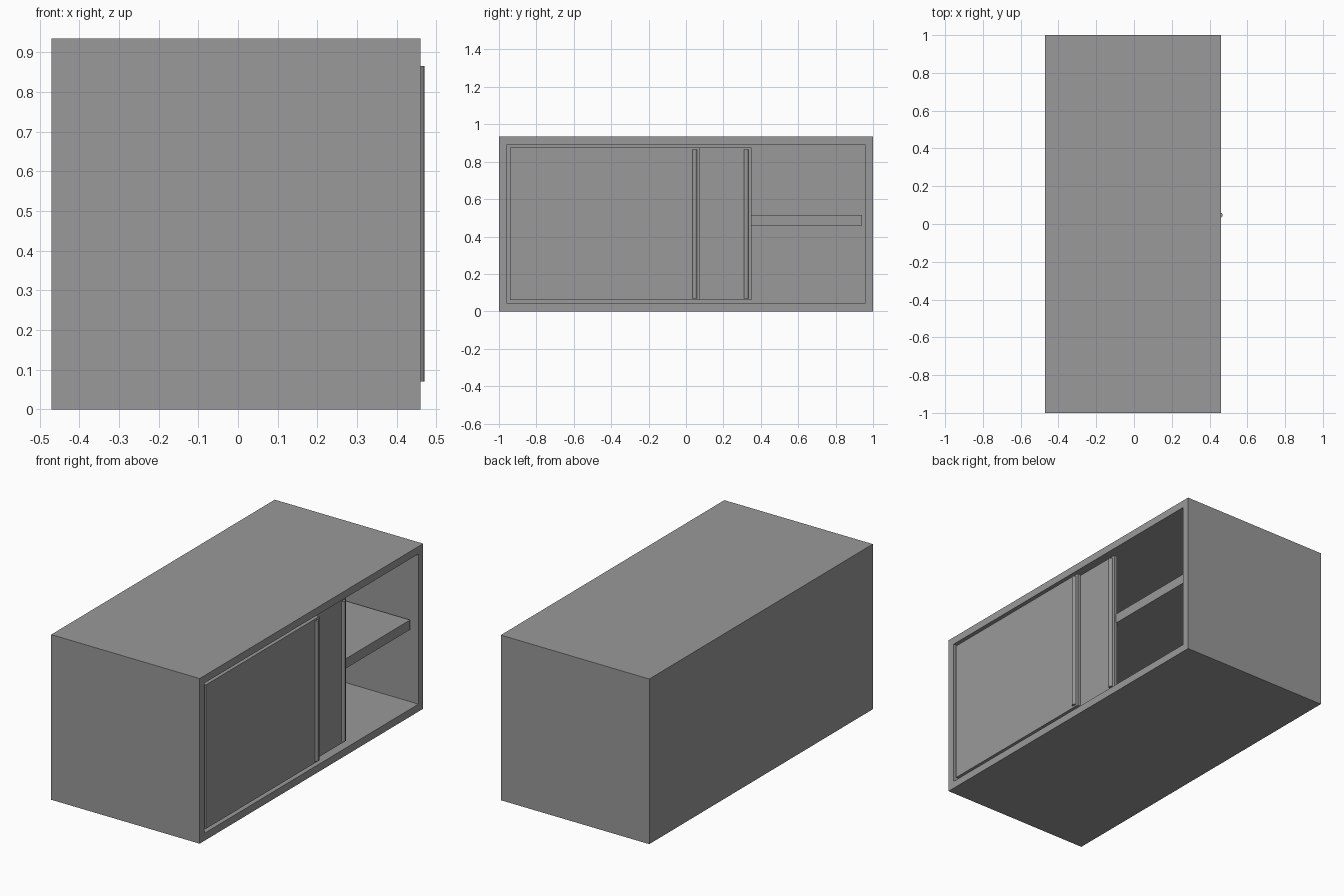
import bpy, bmesh, math

default = bpy.data.objects.get("Cube")
if default:
    bpy.data.objects.remove(default, do_unlink=True)

grey = bpy.data.materials.new("plain grey")
grey.use_nodes = True
colour = (0.32, 0.32, 0.32, 1)
grey.diffuse_color = colour
grey.node_tree.nodes["Principled BSDF"].inputs["Base Color"].default_value = colour


def make_object(name, bm):
    bmesh.ops.recalc_face_normals(bm, faces=bm.faces)
    mesh = bpy.data.meshes.new(name)
    bm.to_mesh(mesh)
    bm.free()
    mesh.materials.append(grey)
    obj = bpy.data.objects.new(name, mesh)
    bpy.context.collection.objects.link(obj)
    return obj


def box_mesh(x, y, z):
    bm = bmesh.new()
    bmesh.ops.create_cube(bm, size=1)
    for v in bm.verts:
        for axis, (low, high) in enumerate((x, y, z)):
            v.co[axis] = high if v.co[axis] > 0 else low
    return bm


def box(name, x, y, z):
    return make_object(name, box_mesh(x, y, z))


def handle(name, face_x, y, z, radius=0.0127, steps=8):
    # Half-round bar standing on a door face
    bm = bmesh.new()
    arc = [math.pi * i / steps - math.pi / 2 for i in range(steps + 1)]
    ring = [bm.verts.new((face_x + radius * math.cos(a), y + radius * math.sin(a), z[0]))
            for a in arc]
    base = bm.faces.new(ring)
    top = bmesh.ops.extrude_face_region(bm, geom=[base])["geom"]
    for v in top:
        if isinstance(v, bmesh.types.BMVert):
            v.co.z = z[1]
    return make_object(name, bm)


# Cabinet shell: a box hollowed out from its open +x side
FRONT, BACK, HEIGHT, WALL = 0.46, -0.47, 0.935, 0.06
shell = box_mesh((BACK, FRONT), (-1, 1), (0, HEIGHT))
shell.normal_update()
opening = max(shell.faces, key=lambda f: f.calc_center_median().x)
bmesh.ops.inset_region(shell, faces=[opening], thickness=WALL)
pushed = bmesh.ops.extrude_discrete_faces(shell, faces=[opening])["faces"][0]
for v in pushed.verts:
    v.co.x = BACK + WALL
make_object("cabinet_shell", shell)

# Shelf
inner_z = (WALL, HEIGHT - WALL)
box("shelf", (BACK + WALL, 0.42), (-0.94, 0.94), (0.46, 0.515))

# Sliding doors on two tracks, each with a full-height handle
bar_z = (0.07, 0.865)
box("outer_sliding_door", (0.437, 0.457), (-0.94, 0.075), inner_z)
handle("outer_door_handle", 0.457, 0.047, bar_z)
box("inner_sliding_door", (0.412, 0.432), (-0.665, 0.35), inner_z)
handle("inner_door_handle", 0.432, 0.322, bar_z)
